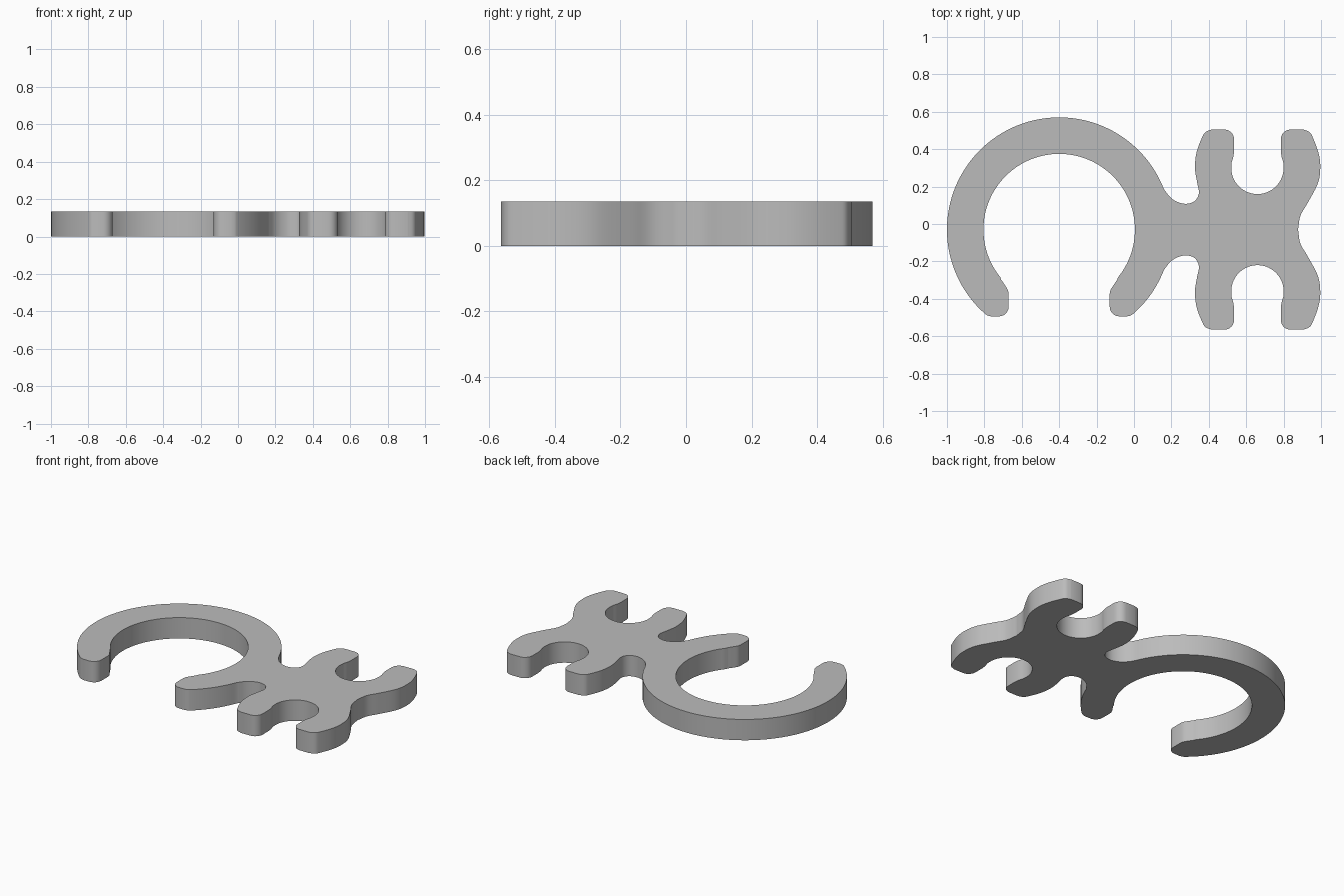
import bpy, bmesh
from math import sin, cos, radians
from mathutils import Vector

cube = bpy.data.objects.get("Cube")
if cube:
    bpy.data.objects.remove(cube)

HEIGHT = 0.135
MID_Y = -0.03      # symmetry line of the arms
RING_X = -0.4      # ring centre
HUB_X = 0.66       # middle between the paired arms


def arc(cx, cy, r, start, end, n):
    return [Vector((cx + r * cos(radians(start + (end - start) * i / n)),
                    cy + r * sin(radians(start + (end - start) * i / n))))
            for i in range(n + 1)]


def spline(points, n=6):
    """Smooth curve through the points."""
    p = [Vector(q) for q in points]
    p = [2 * p[0] - p[1]] + p + [2 * p[-1] - p[-2]]
    out = []
    for a, b, c, d in zip(p, p[1:], p[2:], p[3:]):
        for i in range(n):
            t = i / n
            out.append(0.5 * (2 * b + (c - a) * t + (2 * a - 5 * b + 4 * c - d) * t * t
                              + (3 * b - a - 3 * c + d) * t ** 3))
    return out + [p[-2]]


def mirror_x(points, x):
    return [Vector((2 * x - p.x, p.y)) for p in reversed(points)]


def mirror_y(points):
    return [Vector((p.x, -p.y)) for p in reversed(points)]


# Neck between ring and arms, then the outer side of the first arm
neck = spline([(0.162, 0.213), (0.195, 0.172), (0.235, 0.147), (0.28, 0.138),
               (0.325, 0.153), (0.347, 0.195), (0.338, 0.25)])
arm_outer = spline([(0.338, 0.25), (0.326, 0.33), (0.335, 0.415), (0.365, 0.495),
                    (0.383, 0.522), (0.415, 0.535)])
# Rounded tip and the round notch between the two arms
arm_inner = arc(0.483, 0.483, 0.052, 90, 0, 6)
arm_inner += spline([(0.535, 0.42), (0.531, 0.39), (0.522, 0.36)], 4)
notch = arc(HUB_X, 0.33, 0.14, 180, 360, 28)
first_arm = arm_outer + arm_inner
# Outer side of the second arm, ending at the waist on the symmetry line
second_inner = mirror_x(arm_inner, HUB_X)
waist = spline([(0.905, 0.535), (0.937, 0.522), (0.955, 0.495), (0.985, 0.415),
                (0.996, 0.34), (0.984, 0.25), (0.93, 0.145), (0.89, 0.075), (0.877, 0)])
upper = neck + first_arm + notch + second_inner + waist

# Open ring: one rounded end is mirrored onto the other
tip = spline([(0, -0.447), (-0.015, -0.458), (-0.037, -0.464)], 4)
tip += arc(-0.078, -0.412, 0.052, 270, 180, 6)
tip += spline([(-0.13, -0.345), (-0.125, -0.322), (-0.105, -0.29), (-0.09, -0.268)], 4)
ring_lower_outer = arc(RING_X, 0, 0.6, -20.8, -48, 16)
ring_inner = arc(RING_X, 0, 0.405, -39, 219, 80)
ring_outer = arc(RING_X, 0, 0.6, 228, 20.8, 80)

outline = (upper + mirror_y(upper) + ring_lower_outer + tip + ring_inner
           + mirror_x(tip, RING_X) + ring_outer)

# Drop coincident neighbours where pieces join
clean = []
for p in outline:
    if not clean or (p - clean[-1]).length > 0.003:
        clean.append(p)
if (clean[0] - clean[-1]).length < 0.003:
    clean.pop()

# Extrude the outline into a flat plate
bm = bmesh.new()
base = bm.faces.new([bm.verts.new((p.x, p.y + MID_Y, 0)) for p in clean])
grown = bmesh.ops.extrude_face_region(bm, geom=[base], use_keep_orig=True)
for v in grown["geom"]:
    if isinstance(v, bmesh.types.BMVert):
        v.co.z = HEIGHT
bmesh.ops.recalc_face_normals(bm, faces=bm.faces)
bmesh.ops.triangulate(bm, faces=[f for f in bm.faces if len(f.verts) > 4])
mesh = bpy.data.meshes.new("hook_plate")
bm.to_mesh(mesh)
bm.free()

plate = bpy.data.objects.new("hook_plate", mesh)
bpy.context.collection.objects.link(plate)

grey = bpy.data.materials.new("plain grey")
grey.use_nodes = True
colour = (0.5, 0.5, 0.5, 1)
grey.diffuse_color = colour
grey.node_tree.nodes["Principled BSDF"].inputs["Base Color"].default_value = colour
mesh.materials.append(grey)

bpy.ops.object.select_all(action="DESELECT")
plate.select_set(True)
bpy.context.view_layer.objects.active = plate
bpy.ops.object.shade_smooth_by_angle(angle=radians(40))
